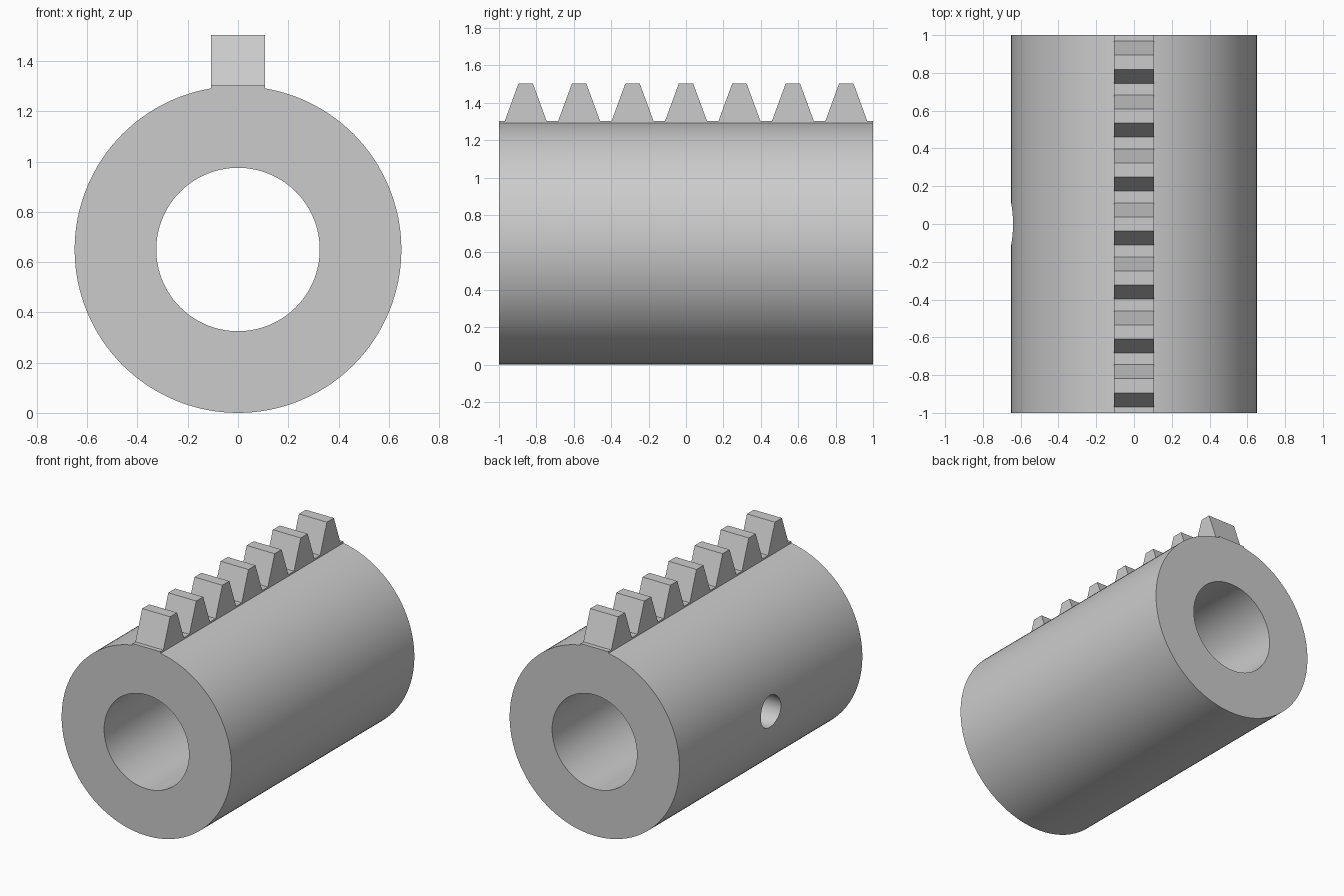
import bpy
import bmesh
import math
from mathutils import Matrix

cube = bpy.data.objects.get("Cube")
if cube:
    bpy.data.objects.remove(cube, do_unlink=True)

OUTER, BORE, HALF_LENGTH = 0.65, 0.325, 1.0
AXIS_Z = OUTER
PORT_RADIUS = 0.11
TEETH, PITCH = 7, 2 / 7
ROOT_Z, TIP_Z = 1.302, 1.504
ROOT_HALF, TIP_HALF, RACK_HALF_WIDTH = 0.112, 0.038, 0.107

steel = bpy.data.materials.new("grey steel")
steel.use_nodes = True
steel.diffuse_color = (0.6, 0.6, 0.6, 1)
steel.node_tree.nodes["Principled BSDF"].inputs["Base Color"].default_value = (0.6, 0.6, 0.6, 1)


def make_object(name, bm):
    bmesh.ops.recalc_face_normals(bm, faces=bm.faces)
    mesh = bpy.data.meshes.new(name)
    bm.to_mesh(mesh)
    bm.free()
    mesh.materials.append(steel)
    obj = bpy.data.objects.new(name, mesh)
    bpy.context.collection.objects.link(obj)
    return obj


def activate(obj):
    bpy.ops.object.select_all(action='DESELECT')
    obj.select_set(True)
    bpy.context.view_layer.objects.active = obj


# Thick sleeve: a rectangular wall section swept round the long axis
def sleeve(name, segments=128):
    bm = bmesh.new()
    section = [(OUTER, -HALF_LENGTH), (OUTER, HALF_LENGTH),
               (BORE, HALF_LENGTH), (BORE, -HALF_LENGTH)]
    rings = []
    for i in range(segments):
        a = math.tau * i / segments
        rings.append([bm.verts.new((r * math.cos(a), y, AXIS_Z + r * math.sin(a)))
                      for r, y in section])
    for i, ring in enumerate(rings):
        following = rings[(i + 1) % segments]
        for j in range(4):
            k = (j + 1) % 4
            bm.faces.new((ring[j], ring[k], following[k], following[j]))
    return make_object(name, bm)


body = sleeve("sleeve")

# Round side port through the right wall only
bm = bmesh.new()
bmesh.ops.create_cone(bm, cap_ends=True, segments=48, radius1=PORT_RADIUS,
                      radius2=PORT_RADIUS, depth=0.7,
                      matrix=Matrix.Translation((-0.5, 0, AXIS_Z))
                      @ Matrix.Rotation(math.pi / 2, 4, 'Y'))
cutter = make_object("port_cutter", bm)
cutter.hide_render = True
cut = body.modifiers.new("side port", 'BOOLEAN')
cut.operation = 'DIFFERENCE'
cut.solver = 'EXACT'
cut.object = cutter
activate(body)
bpy.ops.object.modifier_apply(modifier=cut.name)
bpy.data.objects.remove(cutter, do_unlink=True)
bpy.ops.object.shade_smooth_by_angle(angle=math.radians(30))

# Toothed rack: side profile extruded across its width, sunk into the sleeve
profile = [(-HALF_LENGTH, ROOT_Z)]
for i in range(TEETH):
    y = (i - (TEETH - 1) / 2) * PITCH
    profile += [(y - ROOT_HALF, ROOT_Z), (y - TIP_HALF, TIP_Z),
                (y + TIP_HALF, TIP_Z), (y + ROOT_HALF, ROOT_Z)]
profile += [(HALF_LENGTH, ROOT_Z), (HALF_LENGTH, 1.28), (-HALF_LENGTH, 1.28)]

bm = bmesh.new()
side = bm.faces.new([bm.verts.new((-RACK_HALF_WIDTH, y, z)) for y, z in profile])
grown = bmesh.ops.extrude_face_region(bm, geom=[side], use_keep_orig=True)
bmesh.ops.translate(bm, vec=(2 * RACK_HALF_WIDTH, 0, 0),
                    verts=[v for v in grown["geom"] if isinstance(v, bmesh.types.BMVert)])
make_object("rack_teeth", bm)
